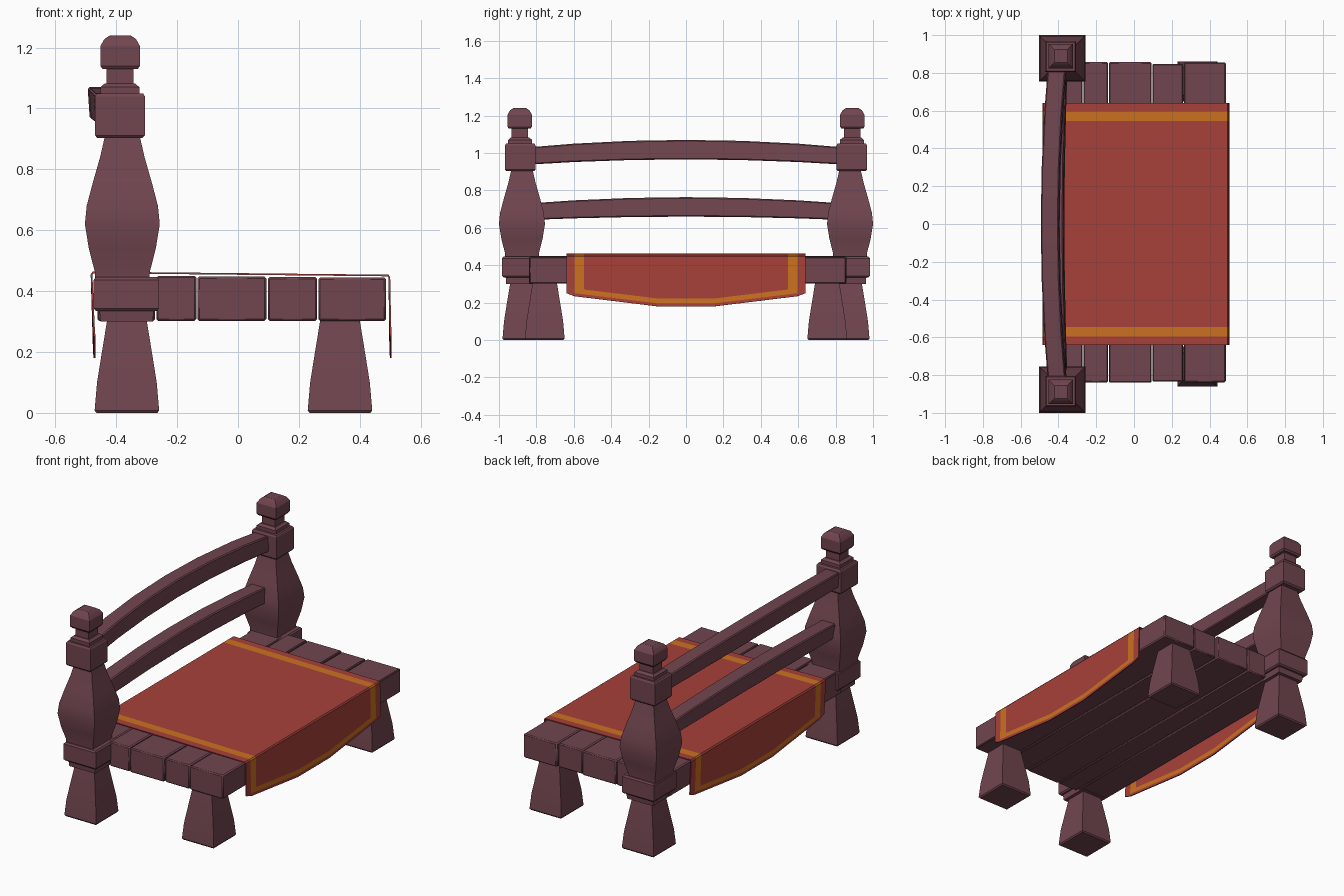
import bpy, bmesh, math

if "Cube" in bpy.data.objects:
    bpy.data.objects.remove(bpy.data.objects["Cube"])


def material(name, rgb):
    m = bpy.data.materials.new(name)
    m.diffuse_color = (*rgb, 1)
    m.use_nodes = True
    m.node_tree.nodes["Principled BSDF"].inputs["Base Color"].default_value = m.diffuse_color
    return m


WOOD = material("plum wood", (0.165, 0.060, 0.078))
RED = material("red cloth", (0.390, 0.052, 0.042))
GOLD = material("orange trim", (0.600, 0.165, 0.014))


def finish(name, bm, mats, bevel=0, smooth=True):
    bmesh.ops.recalc_face_normals(bm, faces=bm.faces)
    me = bpy.data.meshes.new(name)
    bm.to_mesh(me)
    bm.free()
    ob = bpy.data.objects.new(name, me)
    bpy.context.collection.objects.link(ob)
    for m in mats:
        me.materials.append(m)
    if bevel:
        b = ob.modifiers.new("bevel", 'BEVEL')
        b.width, b.segments, b.limit_method = bevel, 1, 'ANGLE'
        b.angle_limit = math.radians(50)
    if smooth:
        bpy.ops.object.select_all(action='DESELECT')
        ob.select_set(True)
        bpy.context.view_layer.objects.active = ob
        bpy.ops.object.shade_smooth_by_angle(angle=math.radians(28))
    return ob


def loft(name, rings, bevel=0):
    """Skin a chain of four-cornered rings and cap both ends."""
    bm = bmesh.new()
    loops = [[bm.verts.new(p) for p in r] for r in rings]
    for a, b in zip(loops, loops[1:]):
        for i in range(4):
            j = (i + 1) % 4
            bm.faces.new((a[i], a[j], b[j], b[i]))
    bm.faces.new(loops[0][::-1])
    bm.faces.new(loops[-1])
    return finish(name, bm, [WOOD], bevel)


def square(x, y, z, h):
    return [(x - h, y - h, z), (x + h, y - h, z), (x + h, y + h, z), (x - h, y + h, z)]


LEG = [(0, .100), (.008, .106), (.10, .098), (.20, .082), (.31, .064)]
# Turned post sections: centre x, centre y, [(height, half width)]
POST = [
    ("collar", -.366, .875, [(.30, .086), (.345, .090)]),
    ("block", -.367, .876, [(.335, .100), (.343, .107), (.437, .107), (.446, .100)]),
    ("bulb", -.380, .877, [(.44, .090), (.462, .090), (.54, .110), (.62, .123), (.68, .117),
                           (.76, .096), (.84, .073), (.91, .057)]),
    ("upper_block", -.388, .886, [(.903, .074), (.912, .082), (1.04, .082), (1.05, .076)]),
    ("lip", -.388, .887, [(1.045, .064), (1.07, .064), (1.082, .050)]),
    ("neck", -.388, .888, [(1.07, .044), (1.14, .044)]),
    ("finial", -.387, .889, [(1.13, .058), (1.14, .065), (1.205, .065), (1.228, .052), (1.24, .034)]),
]

# Posts and legs on both sides
for side, s in (("left", -1), ("right", 1)):
    loft(side + "_front_leg", [square(.335, s * .755, z, h) for z, h in LEG])
    loft(side + "_back_leg", [square(-.365, s * .875, z, h) for z, h in LEG])
    for part, x, y, prof in POST:
        loft(f"{side}_post_{part}", [square(x, s * y, z, h) for z, h in prof])

# Seat planks: x start, x end, y start, y end, top height
PLANKS = [(-.462, -.272, -.82, .82, .447), (-.268, -.137, -.838, .857, .450),
          (-.133, .093, -.840, .857, .448), (.098, .260, -.835, .848, .446),
          (.264, .486, -.838, .855, .445)]
for i, (x0, x1, y0, y1, top) in enumerate(PLANKS):
    loft(f"seat_plank_{i + 1}",
         [[(x0, y0, z), (x1, y0, z), (x1, y1, z), (x0, y1, z)] for z in (.302, top)], .006)


# Bowed back rails, leaning back towards the top
def rail(name, x_mid, x_end, z_mid, z_end, h_mid, h_end):
    rings = []
    for y in (-.86, -.6, -.3, 0, .3, .6, .86):
        t = min(1, (abs(y) / .86) ** 2)
        x, z = x_mid + (x_end - x_mid) * t, z_mid + (z_end - z_mid) * t
        h = h_mid + (h_end - h_mid) * t
        rings.append([(x - .047, y, z - h), (x + .047, y, z - h),
                      (x + .040, y, z + h), (x - .054, y, z + h)])
    loft(name, rings, .006)


rail("upper_back_rail", -.440, -.400, 1.018, .983, .052, .046)
rail("lower_back_rail", -.415, -.397, .712, .685, .052, .044)


# Draped cloth: grid of columns across y, rows run over the seat and down both sides
def hem(y):
    a = abs(y)
    return .18 if a <= .15 else .18 + (a - .15) / .45 * .055 if a <= .6 else .235 + (a - .6) * .4


cols = [-.64, -.595, -.545, -.15, .15, .545, .595, .64]
bm = bmesh.new()
grid = []
for y in cols:
    b = hem(y)
    back = [(-.474, b), (-.476, b + .016), (-.477, b + .042), (-.484, .455), (-.478, .464)]
    front = [(.494, .454), (.500, .446), (.503, b + .042), (.504, b + .016), (.505, b)]
    grid.append([bm.verts.new((x, y, z)) for x, z in back + front])
for c in range(len(cols) - 1):
    for r in range(9):
        f = bm.faces.new((grid[c][r], grid[c][r + 1], grid[c + 1][r + 1], grid[c + 1][r]))
        edge_row = r in (0, 8)
        side_trim = c in (1, 5) and not edge_row
        hem_trim = r in (1, 7) and 1 <= c <= 5
        f.material_index = int(side_trim or hem_trim)
cloth = finish("seat_cloth", bm, [RED, GOLD], smooth=False)
sol = cloth.modifiers.new("thickness", 'SOLIDIFY')
sol.thickness, sol.offset = .006, -1
